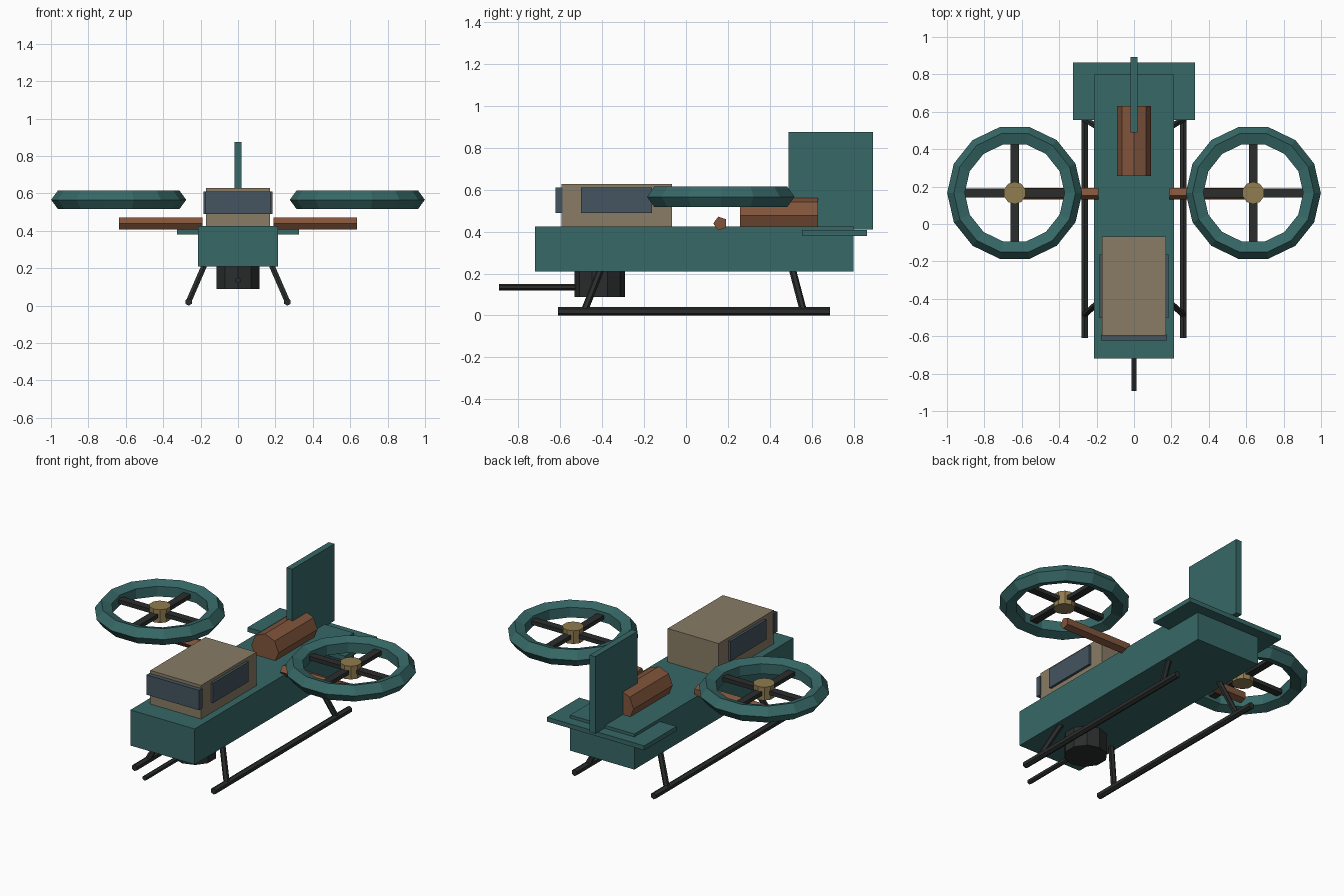
import bpy, bmesh, math
from mathutils import Vector

if "Cube" in bpy.data.objects:
    bpy.data.objects.remove(bpy.data.objects["Cube"])


def material(name, rgb):
    m = bpy.data.materials.new(name)
    m.diffuse_color = (*rgb, 1)
    m.use_nodes = True
    m.node_tree.nodes["Principled BSDF"].inputs["Base Color"].default_value = m.diffuse_color
    return m


TEAL = material("teal_paint", (0.037, 0.14, 0.135))
TAN = material("tan_paint", (0.25, 0.20, 0.13))
BROWN = material("copper_brown", (0.22, 0.09, 0.045))
GOLD = material("brass", (0.28, 0.20, 0.08))
DARK = material("dark_metal", (0.024, 0.027, 0.027))
GLASS = material("glass", (0.06, 0.09, 0.115))


def finish(name, bm, mat):
    bmesh.ops.recalc_face_normals(bm, faces=bm.faces)
    me = bpy.data.meshes.new(name)
    bm.to_mesh(me)
    bm.free()
    me.materials.append(mat)
    ob = bpy.data.objects.new(name, me)
    bpy.context.collection.objects.link(ob)
    return ob


def box(name, x, y, z, mat):
    """Box from (min, max) ranges on each axis."""
    bm = bmesh.new()
    bmesh.ops.create_cube(bm, size=1)
    for v in bm.verts:
        v.co = [r[0] if c < 0 else r[1] for c, r in zip(v.co, (x, y, z))]
    return finish(name, bm, mat)


def rod(name, a, b, radius, sides, mat, up=(0, 0, 1)):
    """Faceted rod from a to b; the first corner points towards up."""
    a, b = Vector(a), Vector(b)
    d = (b - a).normalized()
    v = d.cross(Vector(up)).normalized()
    u = v.cross(d)
    bm = bmesh.new()
    rings = []
    for p in (a, b):
        rings.append([bm.verts.new(p + radius * (u * math.cos(t) + v * math.sin(t)))
                      for t in (2 * math.pi * i / sides for i in range(sides))])
    for i in range(sides):
        j = (i + 1) % sides
        bm.faces.new((rings[0][i], rings[0][j], rings[1][j], rings[1][i]))
    for r in rings:
        bm.faces.new(r)
    return finish(name, bm, mat)


# Hull and cabin
box("hull", (-0.215, 0.215), (-0.72, 0.80), (0.21, 0.425), TEAL)
box("cabin", (-0.17, 0.17), (-0.595, -0.068), (0.42, 0.628), TAN)
box("windshield", (-0.176, 0.176), (-0.622, -0.59), (0.49, 0.61), GLASS)

# Tail
box("tailplane", (-0.325, 0.325), (0.555, 0.863), (0.38, 0.407), TEAL)
box("tail_fin", (-0.019, 0.019), (0.49, 0.893), (0.41, 0.875), TEAL)

# Engine and belly gun
rod("engine", (0, 0.257, 0.478), (0, 0.63, 0.478), 0.091, 8, BROWN)
rod("turret", (0, -0.412, 0.088), (0, -0.412, 0.22), 0.12, 10, DARK, (0, 1, 0))
rod("gun_barrel", (0, -0.892, 0.135), (0, -0.40, 0.135), 0.015, 6, DARK)

# Parts repeated on both sides
RX, RY, RZ = 0.638, 0.166, 0.566
for side, s in (("left", -1), ("right", 1)):
    box(side + "_window", sorted((s * 0.16, s * 0.185)), (-0.502, -0.162), (0.49, 0.61), GLASS)
    rod(side + "_boom", (s * 0.19, 0.164, 0.439), (s * 0.635, 0.164, 0.439),
        0.034, 5, BROWN, (0, -1, 0))

    # Ducted rotor
    bpy.ops.mesh.primitive_torus_add(location=(s * RX, RY, RZ), major_segments=14,
                                     minor_segments=5, major_radius=0.309, minor_radius=0.052)
    ring = bpy.context.object
    ring.name = side + "_rotor_ring"
    ring.data.materials.append(TEAL)
    for k, (hx, hy) in enumerate(((0.285, 0.023), (0.023, 0.285))):
        box(f"{side}_rotor_blade_{k + 1}", (s * RX - hx, s * RX + hx),
            (RY - hy, RY + hy), (RZ - 0.012, RZ + 0.012), DARK)
    rod(side + "_rotor_hub", (s * RX, RY, RZ - 0.04), (s * RX, RY, RZ + 0.04),
        0.06, 10, GOLD, (0, 1, 0))

    # Landing skid with two struts
    rod(side + "_skid", (s * 0.264, -0.61, 0.02), (s * 0.264, 0.687, 0.02), 0.02, 6, DARK)
    for name, top_y, foot_y in (("front", -0.395, -0.485), ("rear", 0.50, 0.56)):
        rod(f"{side}_{name}_strut", (s * 0.165, top_y, 0.25), (s * 0.264, foot_y, 0.022),
            0.017, 6, DARK, (0, 1, 0))
